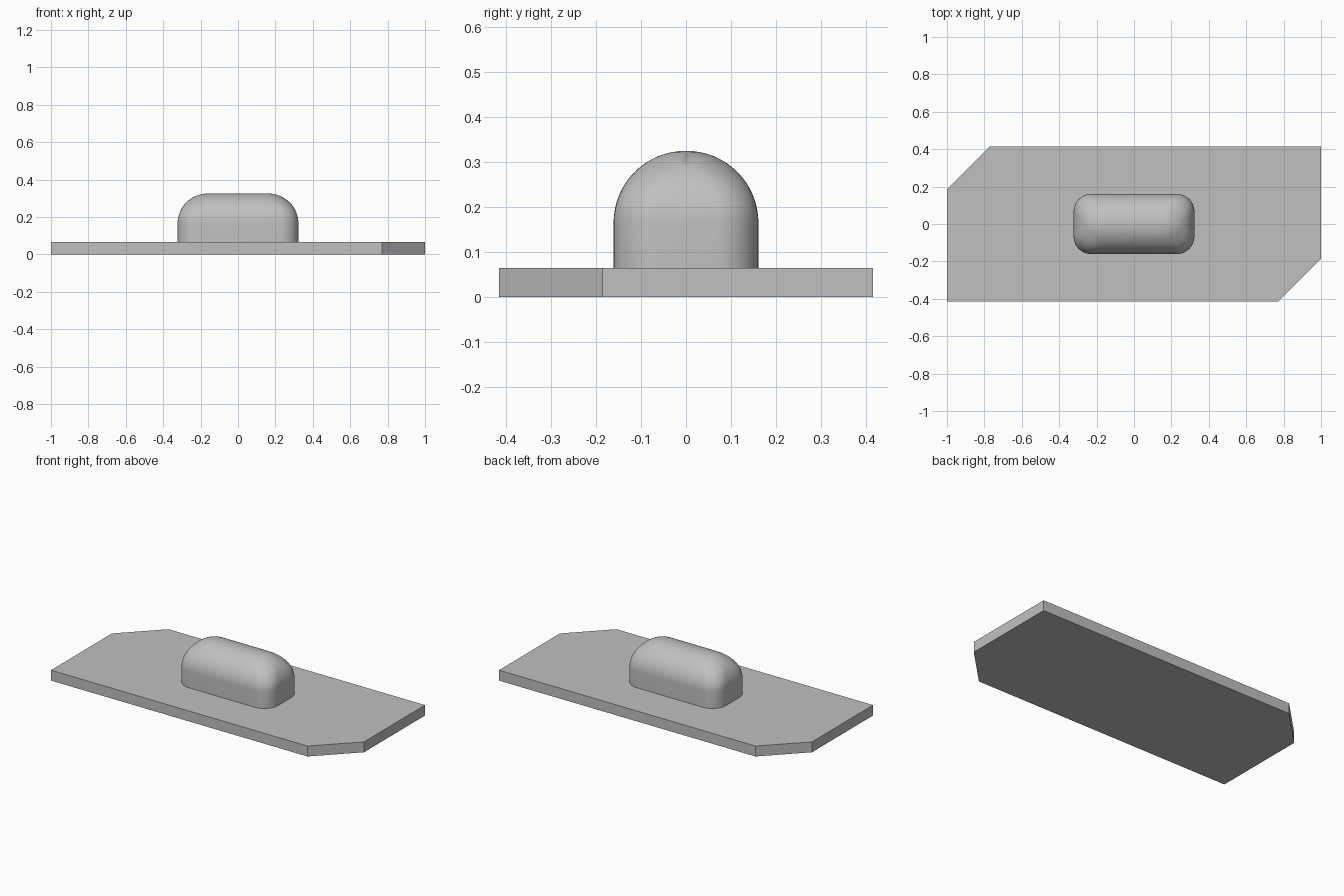
import bpy, bmesh, math

cube = bpy.data.objects.get("Cube")
if cube:
    bpy.data.objects.remove(cube, do_unlink=True)

grey = bpy.data.materials.new("plain_grey")
grey.use_nodes = True
grey.diffuse_color = (0.53, 0.53, 0.53, 1)
grey.node_tree.nodes["Principled BSDF"].inputs["Base Color"].default_value = grey.diffuse_color


def add_object(name, bm):
    bmesh.ops.recalc_face_normals(bm, faces=bm.faces)
    mesh = bpy.data.meshes.new(name)
    bm.to_mesh(mesh)
    bm.free()
    mesh.materials.append(grey)
    obj = bpy.data.objects.new(name, mesh)
    bpy.context.collection.objects.link(obj)
    return obj


def loft(rings):
    """Skin a stack of equal-length closed rings and cap both ends."""
    bm = bmesh.new()
    loops = [[bm.verts.new(p) for p in ring] for ring in rings]
    for low, high in zip(loops, loops[1:]):
        for i in range(len(low)):
            j = (i + 1) % len(low)
            bm.faces.new((low[i], low[j], high[j], high[i]))
    bm.faces.new(loops[0])
    bm.faces.new(loops[-1])
    return bm


def rounded_rectangle(hx, hy, r, z, steps=10):
    ring = []
    for k, (sx, sy) in enumerate(((1, 1), (-1, 1), (-1, -1), (1, -1))):
        for i in range(steps + 1):
            a = (k + i / steps) * math.pi / 2
            ring.append((sx * (hx - r) + r * math.cos(a),
                         sy * (hy - r) + r * math.sin(a), z))
    return ring


# Base plate with two opposite corners cut off
PLATE_TOP = 0.065
HX, HY, CUT = 1.0, 0.415, 0.23
half = [(-HX, -HY), (HX - CUT, -HY), (HX, CUT - HY)]
outline = half + [(-x, -y) for x, y in half]
add_object("base_plate", loft([[(x, y, z) for x, y in outline] for z in (0, PLATE_TOP)]))

# Raised grip: upright rounded sides, then a fully rounded top
GX, GY, CORNER, TOP = 0.323, 0.161, 0.095, 0.325
RADIUS = 0.16
STEPS = 16
rings = [rounded_rectangle(GX, GY, CORNER, PLATE_TOP - 0.005)]
for i in range(STEPS + 1):
    t = math.pi / 2 * i / STEPS
    inset = RADIUS * (1 - math.cos(t))
    rings.append(rounded_rectangle(GX - inset, GY - inset, min(CORNER, GY - inset),
                                   TOP - RADIUS + RADIUS * math.sin(t)))
grip = add_object("rounded_grip", loft(rings))

bpy.ops.object.select_all(action="DESELECT")
grip.select_set(True)
bpy.context.view_layer.objects.active = grip
bpy.ops.object.shade_smooth_by_angle(angle=math.radians(40))
